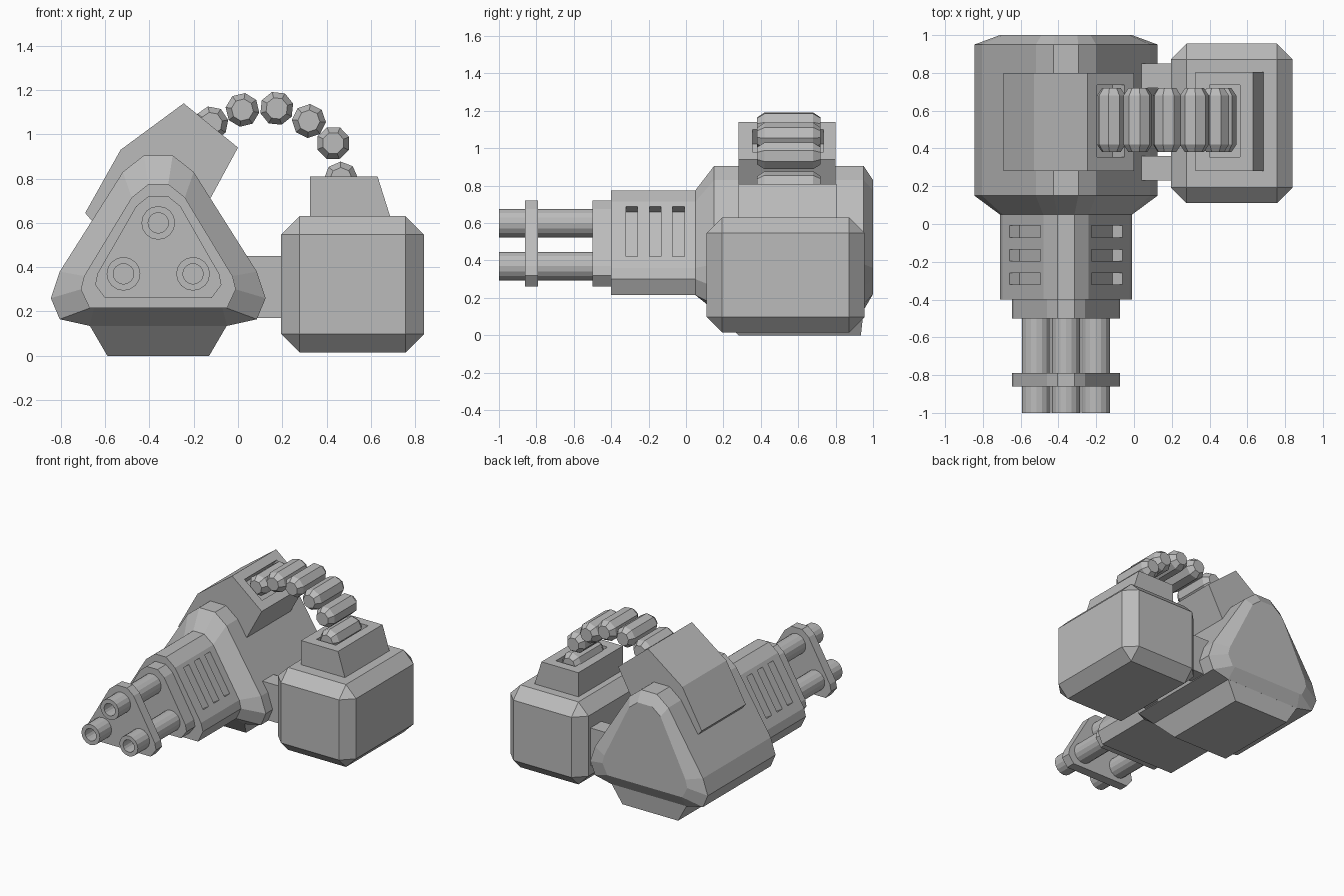
import bpy, bmesh
from math import sin, cos, pi, atan2

cube = bpy.data.objects.get("Cube")
if cube:
    bpy.data.objects.remove(cube, do_unlink=True)

metal = bpy.data.materials.new("plain_grey")
metal.use_nodes = True
GREY = (0.5, 0.5, 0.5, 1)
metal.diffuse_color = GREY
metal.node_tree.nodes["Principled BSDF"].inputs["Base Color"].default_value = GREY

CX = -0.36   # centre line of the gun


def loft(name, rings):
    """Skin a series of equal-length 3D rings and cap both ends."""
    bm = bmesh.new()
    loops = [[bm.verts.new(p) for p in ring] for ring in rings]
    n = len(loops[0])
    for a, b in zip(loops, loops[1:]):
        for i in range(n):
            j = (i + 1) % n
            bm.faces.new((a[i], a[j], b[j], b[i]))
    bm.faces.new(loops[0])
    bm.faces.new(loops[-1])
    bmesh.ops.recalc_face_normals(bm, faces=bm.faces)
    mesh = bpy.data.meshes.new(name)
    bm.to_mesh(mesh)
    bm.free()
    mesh.materials.append(metal)
    obj = bpy.data.objects.new(name, mesh)
    bpy.context.collection.objects.link(obj)
    return obj


def at_y(profile, y):
    return [(x, y, z) for x, z in profile]


def mirrored(half):
    """Full outline from the right half, mirrored over the gun centre line."""
    return [(CX + x, z) for x, z in half] + [(CX - x, z) for x, z in reversed(half)]


def circle(x, z, r, n, turn=0.0):
    return [(x + r * cos(turn + 2 * pi * i / n), z + r * sin(turn + 2 * pi * i / n)) for i in range(n)]


def rect(x0, x1, y0, y1, z):
    return [(x0, y0, z), (x1, y0, z), (x1, y1, z), (x0, y1, z)]


def box(name, x0, x1, y0, y1, z0, z1):
    return loft(name, [rect(x0, x1, y0, y1, z0), rect(x0, x1, y0, y1, z1)])


def apply_modifier(obj, mod):
    bpy.context.view_layer.objects.active = obj
    bpy.ops.object.modifier_apply(modifier=mod.name)


def cut(obj, loc, length, width, depth, turn):
    """Sink a rectangular pocket into a face centred on loc."""
    cutter = box("cutter", -length / 2, length / 2, -width / 2, width / 2, -depth, depth)
    cutter.location = loc
    cutter.rotation_euler.y = turn
    cutter.hide_render = True
    bpy.context.view_layer.update()
    mod = obj.modifiers.new("pocket", 'BOOLEAN')
    mod.operation = 'DIFFERENCE'
    mod.solver = 'EXACT'
    mod.object = cutter
    apply_modifier(obj, mod)
    bpy.data.objects.remove(cutter, do_unlink=True)


# Rounded triangle outlines
outer = mirrored([(.065, .905), (.16, .83), (.445, .38), (.485, .26), (.445, .165), (.31, .135)])
middle = mirrored([(.045, .775), (.12, .715), (.335, .36), (.35, .30), (.31, .215), (.29, .215)])
rear = mirrored([(.06, .83), (.13, .775), (.335, .36), (.35, .30), (.31, .22), (.29, .22)])
inner = mirrored([(.045, .72), (.10, .675), (.275, .37), (.285, .32), (.24, .26)])

# Gun body, with its underside block
loft("gun_body", [at_y(middle, .05), at_y(outer, .15), at_y(outer, .95), at_y(rear, 1)])
loft("underside_block", [rect(CX - .31, CX + .31, .15, .95, .137),
                         rect(CX - .23, CX + .23, .28, .935, 0)])

# Barrel housing with three vents on each sloping side
housing = loft("barrel_housing", [at_y(middle, -.4), at_y(middle, .06)])
slope = atan2(.355, .215)
for side in (-1, 1):
    for y in (-.29, -.165, -.04):
        cut(housing, (CX + side * .217, y, .555), .315, .062, .06, side * slope)

# Collar, barrel clamp and hollow barrels
loft("barrel_collar", [at_y(inner, -.5), at_y(inner, -.39)])
loft("barrel_clamp", [at_y(inner, -.86), at_y(inner, -.79)])
for name, x, z in (("top", CX, .6), ("right", CX - .157, .37), ("left", CX + .157, .37)):
    tube, bore = circle(x, z, .076, 16), circle(x, z, .046, 16)
    loft(name + "_barrel", [at_y(tube, -.48), at_y(tube, -1), at_y(bore, -1), at_y(bore, -.9)])

# Slanted feed box with its opening
feed = [(-.245, 1.14), (0, .94), (-.25, .48), (-.55, .48), (-.69, .645), (-.53, .93)]
feed_box = loft("feed_box", [at_y(feed, .28), at_y(feed, .8)])
cut(feed_box, (-.1225, .545, 1.04), .187, .38, .1, atan2(.2, .245))

# Ammunition box with chamfered edges, and its outlet
ammo_box = box("ammo_box", .195, .84, .11, .955, .015, .63)
bevel = ammo_box.modifiers.new("chamfer", 'BEVEL')
bevel.width = .083
bevel.segments = 1
apply_modifier(ammo_box, bevel)
outlet = loft("ammo_outlet", [rect(.325, .69, .28, .805, .62), rect(.325, .63, .28, .805, .81)])
cut(outlet, (.48, .545, .81), .16, .38, .1, 0)

# Struts joining the body and the ammunition box
for name, y in (("front", .23), ("rear", .72)):
    box(name + "_strut", .04, .22, y, y + .13, .17, .45)

# Belt of octagonal cartridges
belt = [(-.12, 1.05), (.02, 1.11), (.175, 1.117), (.32, 1.06), (.43, .96), (.465, .80)]
for i, (x, z) in enumerate(belt):
    steps = ((.38, .05), (.42, .077), (.68, .077), (.72, .05))
    loft(f"cartridge_{i + 1}", [at_y(circle(x, z, r, 8, .2 - .35 * i), y) for y, r in steps])
